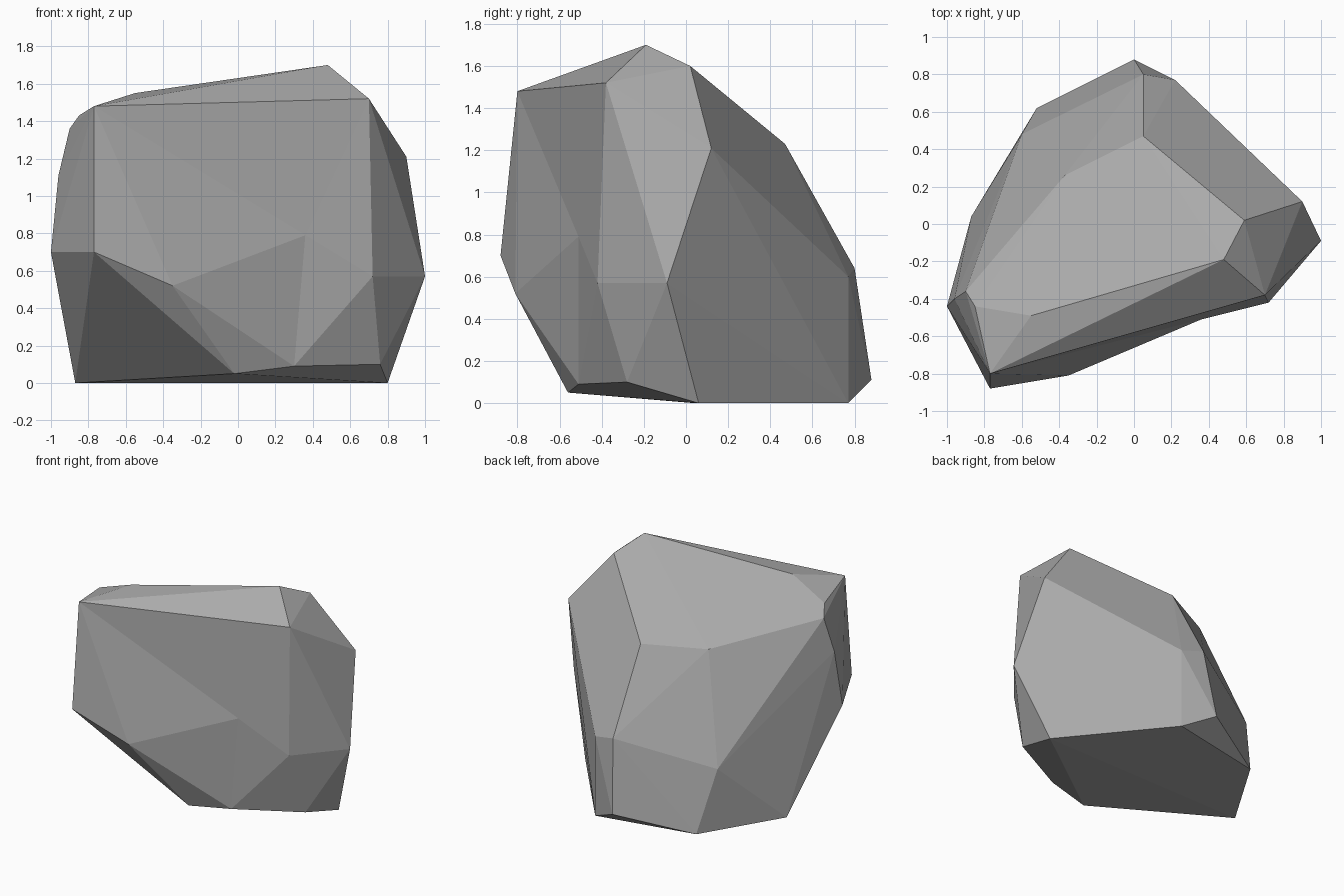
import bpy
import bmesh
from mathutils import Vector

default_cube = bpy.data.objects.get("Cube")
if default_cube:
    bpy.data.objects.remove(default_cube, do_unlink=True)

# Corner points of the boulder, grouped from top to bottom
crown = [(.48, -.19, 1.7), (.59, .02, 1.6), (.05, .47, 1.23), (-.37, .26, 1.22),
         (-.71, -.18, 1.26), (-.55, -.49, 1.55), (-.77, -.8, 1.48), (.7, -.38, 1.52)]
shoulder = [(.9, .12, 1.21), (-.85, -.44, 1.43), (-.9, -.36, 1.36), (-.96, -.4, 1.11)]
waist = [(1, -.09, .57), (.72, -.42, .57), (-.35, -.81, .52), (-.77, -.88, .7),
         (-1, -.44, .7), (-.6, .48, .46), (.05, .8, .64), (.22, .77, .6)]
foot = [(0, .88, .11), (-.02, -.56, .05), (.3, -.51, .09), (.76, -.28, .1)]
base = [(.8, .06, 0), (.22, .77, 0), (-.52, .62, 0), (-.87, .04, 0)]

# The front dent joins the hull slightly outside, then is pushed back in
dent = Vector((.36, -.51, .79))
dent_push = Vector((0, .09, 0))


def make_stone_material():
    material = bpy.data.materials.new("stone_grey")
    material.use_nodes = True
    colour = (.4, .4, .4, 1)
    material.diffuse_color = colour
    shader = material.node_tree.nodes["Principled BSDF"]
    shader.inputs["Base Color"].default_value = colour
    shader.inputs["Roughness"].default_value = .9
    return material


def make_boulder(name, points):
    bm = bmesh.new()
    for point in points:
        bm.verts.new(point)
    dent_vert = bm.verts.new(dent - dent_push)

    # Wrap the corners in a faceted skin and drop anything left inside
    hull = bmesh.ops.convex_hull(bm, input=list(bm.verts))
    inside = {item for item in hull["geom_interior"] + hull["geom_unused"]
              if isinstance(item, bmesh.types.BMVert)}
    inside.discard(dent_vert)
    bmesh.ops.delete(bm, geom=list(inside), context="VERTS")
    dent_vert.co = dent

    bmesh.ops.recalc_face_normals(bm, faces=list(bm.faces))
    for face in bm.faces:
        face.smooth = False

    mesh = bpy.data.meshes.new(name)
    bm.to_mesh(mesh)
    bm.free()
    mesh.materials.append(make_stone_material())
    boulder = bpy.data.objects.new(name, mesh)
    bpy.context.collection.objects.link(boulder)
    return boulder


make_boulder("boulder", crown + shoulder + waist + foot + base)
